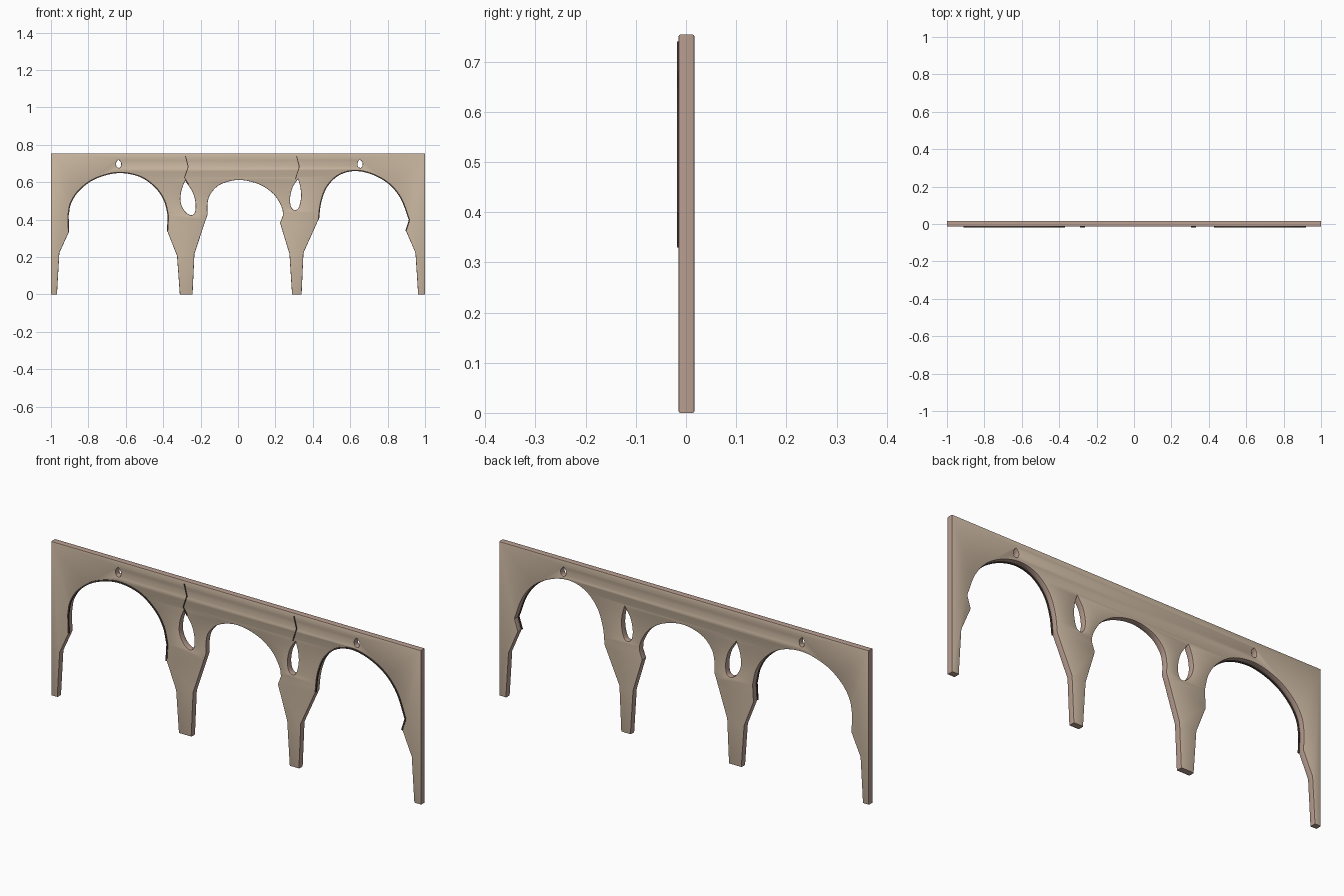
import bpy, bmesh, math
from mathutils import Vector, Matrix

if "Cube" in bpy.data.objects:
    bpy.data.objects.remove(bpy.data.objects["Cube"])

H = 0.754                      # panel height
FRONT, BACK, BEVEL = -0.0145, 0.0165, 0.003


def material(name, rgb):
    m = bpy.data.materials.new(name)
    m.diffuse_color = (*rgb, 1)
    m.use_nodes = True
    m.node_tree.nodes["Principled BSDF"].inputs["Base Color"].default_value = m.diffuse_color
    return m


stone = material("stone_face", (0.60, 0.48, 0.36))
edge = material("stone_edge", (0.48, 0.34, 0.28))
dark = material("dark_line", (0.07, 0.05, 0.04))


def smooth(pts, closed=False, steps=5):
    """Catmull-Rom curve through a few points."""
    p = [Vector(q) for q in pts]
    n = len(p)
    out = []
    for i in range(n if closed else n - 1):
        if closed:
            a, b, c, d = (p[(i + k) % n] for k in (-1, 0, 1, 2))
        else:
            b, c = p[i], p[i + 1]
            a = p[i - 1] if i else b * 2 - c
            d = p[i + 2] if i + 2 < n else c * 2 - b
        for s in range(steps):
            t = s / steps
            out.append(0.5 * (2 * b + (c - a) * t + (2 * a - 5 * b + 4 * c - d) * t * t
                              + (3 * b - a - 3 * c + d) * t ** 3))
    if not closed:
        out.append(p[-1])
    return out


def leaf(pts):
    """Opening with a pointed tip at the first point, rounded elsewhere."""
    return smooth(pts + pts[:1])[:-1]


def line(pts):
    return [Vector(q) for q in pts]


# Arch heads, left to right
head_l = smooth([(-0.909, 0.42), (-0.895, 0.49), (-0.848, 0.56), (-0.765, 0.62),
                 (-0.644, 0.652), (-0.525, 0.632), (-0.44, 0.572), (-0.392, 0.50), (-0.372, 0.42)])
head_m = smooth([(-0.163, 0.425), (-0.163, 0.484), (-0.147, 0.537), (-0.094, 0.588),
                 (0.003, 0.612), (0.11, 0.59), (0.19, 0.537), (0.233, 0.468), (0.241, 0.425)])
head_r = smooth([(0.43, 0.40), (0.441, 0.489), (0.473, 0.575), (0.537, 0.639), (0.623, 0.663),
                 (0.719, 0.644), (0.81, 0.591), (0.874, 0.511), (0.917, 0.398)])

# Full openings: jamb, head, jamb
arch_l = line([(-0.906, 0.33)]) + head_l + line([(-0.377, 0.336)])
arch_r = head_r + line([(0.898, 0.34)])
outline = (line([(-1, H), (-1, 0), (-0.968, 0), (-0.955, 0.222)]) + arch_l
           + line([(-0.326, 0.206), (-0.311, 0), (-0.243, 0), (-0.233, 0.217), (-0.174, 0.395)])
           + head_m
           + line([(0.225, 0.382), (0.275, 0.217), (0.289, 0), (0.34, 0), (0.35, 0.222)])
           + arch_r
           + line([(0.949, 0.222), (0.963, 0), (1, 0), (1, H)]))

# Pierced openings
holes = [
    leaf([(-0.283, 0.608), (-0.243, 0.548), (-0.227, 0.489), (-0.231, 0.438), (-0.254, 0.424),
          (-0.286, 0.447), (-0.307, 0.495), (-0.303, 0.553)]),
    leaf([(0.321, 0.618), (0.334, 0.57), (0.337, 0.516), (0.324, 0.463), (0.302, 0.451),
          (0.284, 0.468), (0.278, 0.511), (0.291, 0.57)]),
]
for x in (-0.639, 0.652):
    holes.append(leaf([(x, 0.722), (x + 0.014, 0.703), (x + 0.011, 0.682), (x, 0.677),
                       (x - 0.011, 0.685), (x - 0.012, 0.706)]))

# Pierced panel: filled curve, extruded and bevelled
cu = bpy.data.curves.new("panel_curve", 'CURVE')
cu.dimensions = '2D'
cu.fill_mode = 'BOTH'
cu.extrude = (BACK - FRONT) / 2 - BEVEL
cu.bevel_depth = BEVEL
cu.bevel_resolution = 1
cu.offset = -BEVEL
for loop in [outline] + holes:
    sp = cu.splines.new('POLY')
    sp.points.add(len(loop) - 1)
    for pt, q in zip(sp.points, loop):
        pt.co = (q.x, q.y, 0, 1)
    sp.use_cyclic_u = True
panel = bpy.data.objects.new("arcade_panel", cu)
bpy.context.collection.objects.link(panel)
bpy.context.view_layer.objects.active = panel
panel.select_set(True)
bpy.ops.object.convert(target='MESH')
panel = bpy.context.object
me = panel.data
me.transform(Matrix.Translation((0, (FRONT + BACK) / 2, 0)) @ Matrix.Rotation(math.pi / 2, 4, 'X'))
bm = bmesh.new()
bm.from_mesh(me)
bmesh.ops.remove_doubles(bm, verts=bm.verts, dist=1e-5)
bmesh.ops.recalc_face_normals(bm, faces=bm.faces)
bm.to_mesh(me)
bm.free()
me.materials.clear()
me.materials.append(stone)
me.materials.append(edge)
for f in me.polygons:
    f.material_index = 0 if abs(f.normal.y) > 0.98 else 1
bpy.ops.object.shade_smooth_by_angle(angle=math.radians(30))


def strip(name, path, width, back):
    """Thin raised band following a path on the front face."""
    bm = bmesh.new()
    rows = []
    for i, p in enumerate(path):
        t = (path[min(i + 1, len(path) - 1)] - path[max(i - 1, 0)]).normalized()
        n = Vector((-t.y, t.x)) * width / 2
        rows.append([bm.verts.new((q.x, y, q.y)) for q, y in
                     ((p + n, -0.0175), (p - n, -0.0175), (p - n, back), (p + n, back))])
    for a, b in zip(rows, rows[1:]):
        for k in range(4):
            bm.faces.new((a[k], a[(k + 1) % 4], b[(k + 1) % 4], b[k]))
    bm.faces.new(rows[0])
    bm.faces.new(rows[-1])
    bmesh.ops.recalc_face_normals(bm, faces=bm.faces)
    mesh = bpy.data.meshes.new(name)
    bm.to_mesh(mesh)
    bm.free()
    mesh.materials.append(dark)
    bpy.context.collection.objects.link(bpy.data.objects.new(name, mesh))


# Dark trims around the outer arches, and cracks above the leaf openings
strip("left_arch_trim", arch_l, 0.007, -0.010)
strip("right_arch_trim", arch_r, 0.007, -0.010)
strip("left_crack", line([(-0.281, 0.74), (-0.266, 0.682), (-0.286, 0.625), (-0.264, 0.588)]), 0.005, -0.013)
strip("right_crack", line([(0.313, 0.74), (0.328, 0.682), (0.307, 0.618)]), 0.005, -0.013)
